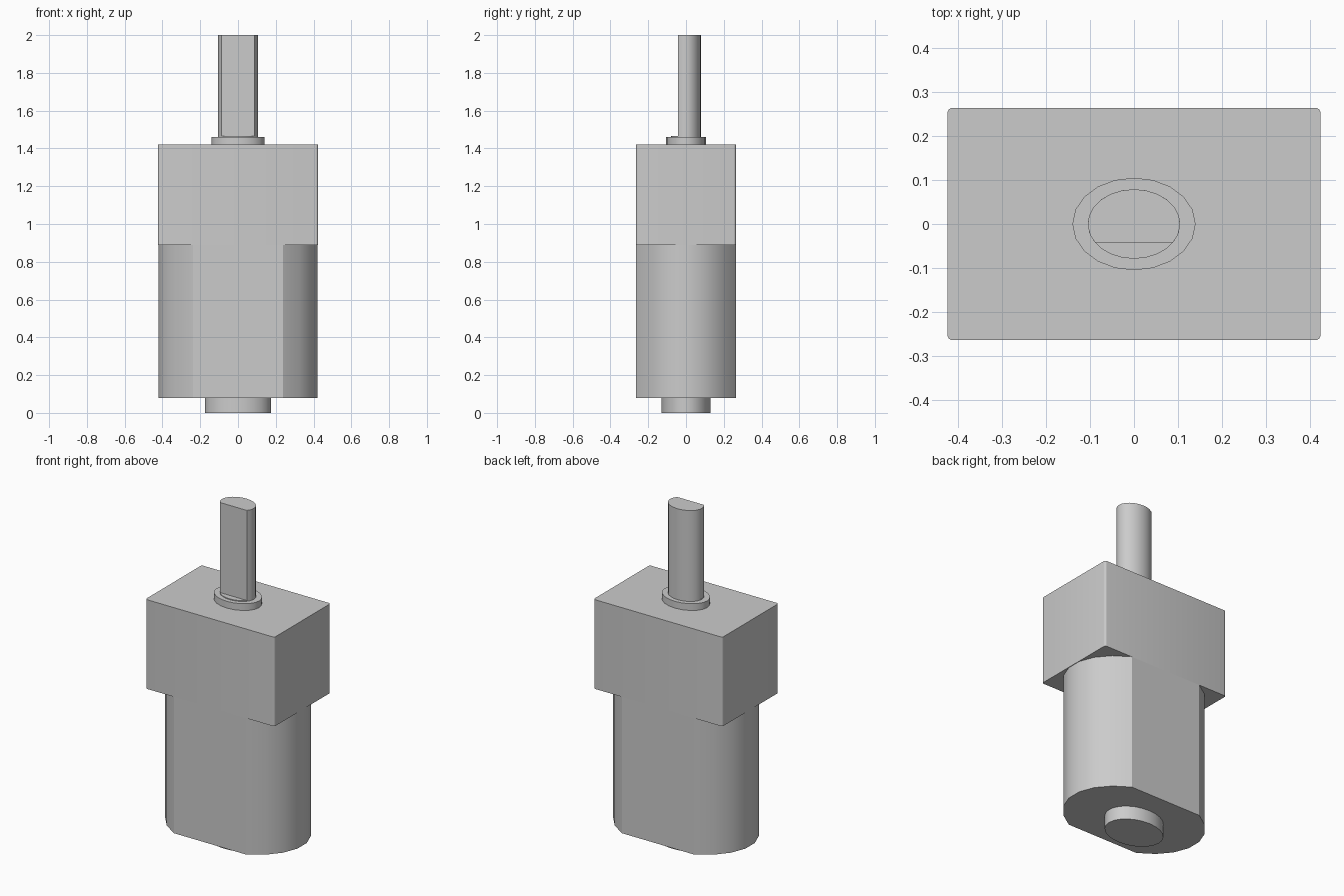
import bpy
import bmesh
from math import pi, cos, sin, asin, sqrt

if "Cube" in bpy.data.objects:
    bpy.data.objects.remove(bpy.data.objects["Cube"], do_unlink=True)

grey = bpy.data.materials.new("plain_grey")
grey.use_nodes = True
grey.diffuse_color = (0.6, 0.6, 0.6, 1)
grey.node_tree.nodes["Principled BSDF"].inputs["Base Color"].default_value = (0.6, 0.6, 0.6, 1)


def prism(name, outline, z0, z1):
    """Extrude a flat outline between two heights."""
    bm = bmesh.new()
    base = bm.faces.new([bm.verts.new((x, y, z0)) for x, y in outline])
    top = bmesh.ops.extrude_face_region(bm, geom=[base], use_keep_orig=True)
    moved = [v for v in top["geom"] if isinstance(v, bmesh.types.BMVert)]
    bmesh.ops.translate(bm, verts=moved, vec=(0, 0, z1 - z0))
    bmesh.ops.recalc_face_normals(bm, faces=bm.faces)
    mesh = bpy.data.meshes.new(name)
    bm.to_mesh(mesh)
    bm.free()
    mesh.materials.append(grey)
    obj = bpy.data.objects.new(name, mesh)
    bpy.context.collection.objects.link(obj)
    bpy.ops.object.select_all(action="DESELECT")
    bpy.context.view_layer.objects.active = obj
    obj.select_set(True)
    bpy.ops.object.shade_smooth_by_angle(angle=pi / 6)
    return obj


def arc(rx, ry, start, end, steps):
    return [(rx * cos(a), ry * sin(a))
            for a in (start + (end - start) * i / steps for i in range(steps + 1))]


def ellipse(rx, ry, sides):
    return arc(rx, ry, 0, 2 * pi, sides)[:-1]


# Motor body: oval with flat front and back
half_depth = 0.264
cut = asin(half_depth / 0.318)
right_arc = arc(0.425, 0.318, -cut, cut, 7)
prism("motor_body", right_arc + [(-x, -y) for x, y in right_arc], 0.08, 0.89)

# Rear boss under the motor
prism("rear_boss", ellipse(0.175, 0.13, 24), 0, 0.08)

# Gearbox block with slightly rounded upright edges
r = 0.012
block = []
for k, (sx, sy) in enumerate([(1, 1), (-1, 1), (-1, -1), (1, -1)]):
    corner = arc(r, r, k * pi / 2, (k + 1) * pi / 2, 4)
    block += [(sx * (0.424 - r) + x, sy * (half_depth - r) + y) for x, y in corner]
prism("gearbox", block, 0.89, 1.42)

# Collar and D-shaped output shaft
prism("shaft_collar", ellipse(0.14, 0.105, 20), 1.42, 1.46)
prism("shaft_foot", ellipse(0.105, 0.079, 24), 1.46, 1.465)
flat = asin(0.043 / 0.079)
prism("output_shaft", arc(0.105, 0.079, -flat, pi + flat, 16), 1.465, 2)
